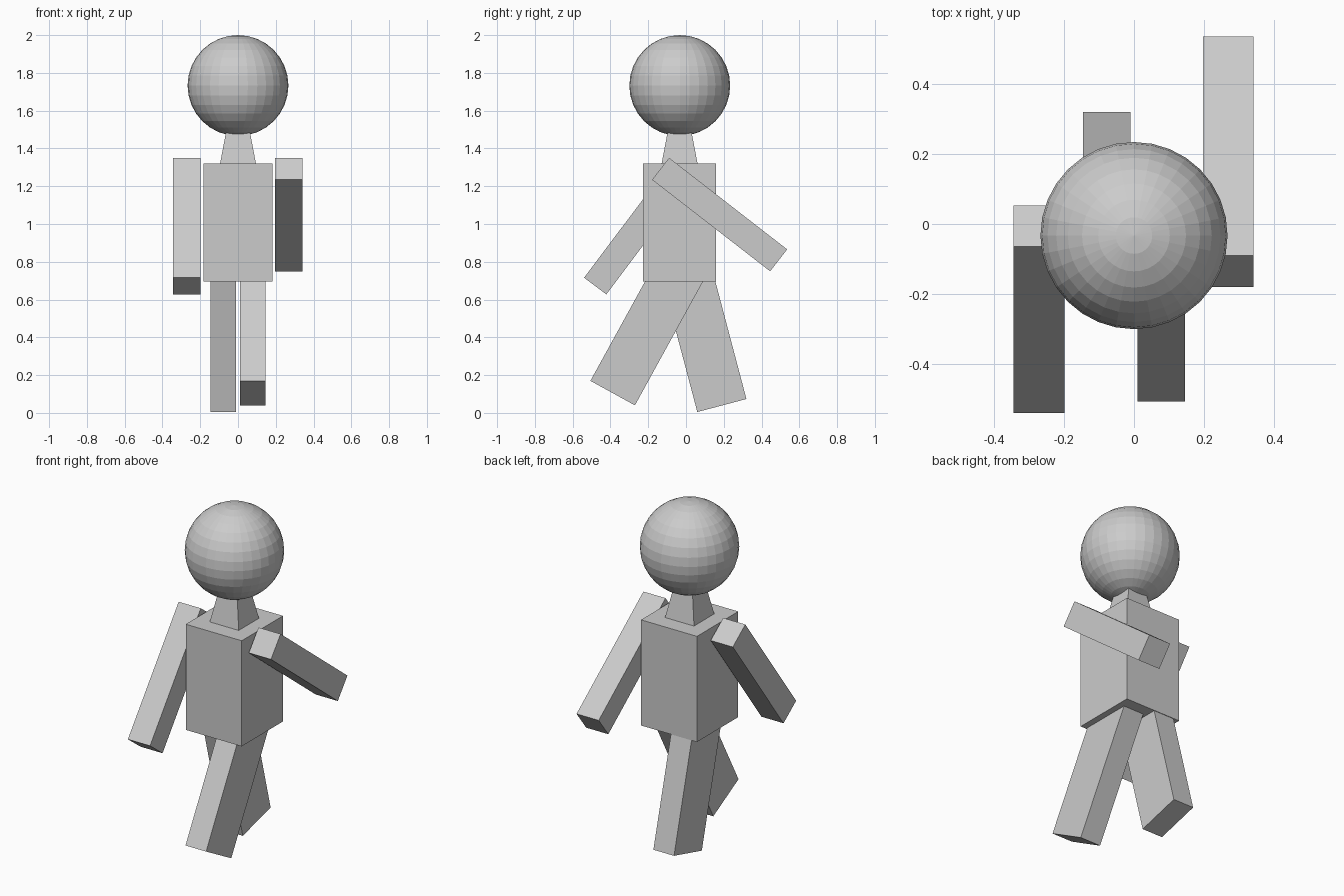
import bpy, bmesh
from math import radians

if "Cube" in bpy.data.objects:
    bpy.data.objects.remove(bpy.data.objects["Cube"])


def box(name, centre, size, tilt=0.0, taper=1.0):
    """Box tilted about x; taper scales its top face."""
    bm = bmesh.new()
    bmesh.ops.create_cube(bm, size=1)
    for v in bm.verts:
        k = taper if v.co.z > 0 else 1.0
        v.co = (v.co.x * size[0] * k, v.co.y * size[1] * k, v.co.z * size[2])
    mesh = bpy.data.meshes.new(name)
    bm.to_mesh(mesh)
    bm.free()
    obj = bpy.data.objects.new(name, mesh)
    obj.location = centre
    obj.rotation_euler.x = radians(tilt)
    bpy.context.collection.objects.link(obj)
    return obj


# Head
bpy.ops.mesh.primitive_uv_sphere_add(segments=32, ring_count=16, radius=0.267,
                                     location=(0, -0.033, 1.733))
bpy.context.object.name = "head"

# Neck and torso
box("neck", (0, -0.034, 1.42), (0.19, 0.19, 0.20), taper=0.6)
box("torso", (0, -0.034, 1.008), (0.366, 0.386, 0.625))

# Arms, swinging opposite ways
ARM = (0.145, 0.147, 0.791)
box("arm_back", (0.269, 0.178, 1.05), ARM, 52.2)
box("arm_front", (-0.271, -0.243, 0.988), ARM, -36.9)

# Legs, mid-stride, tops buried in the torso
LEG = (0.135, 0.269, 0.79)
box("leg_front", (0.078, -0.198, 0.451), LEG, -28.8)
box("leg_back", (-0.078, 0.089, 0.421), LEG, 14.8)
